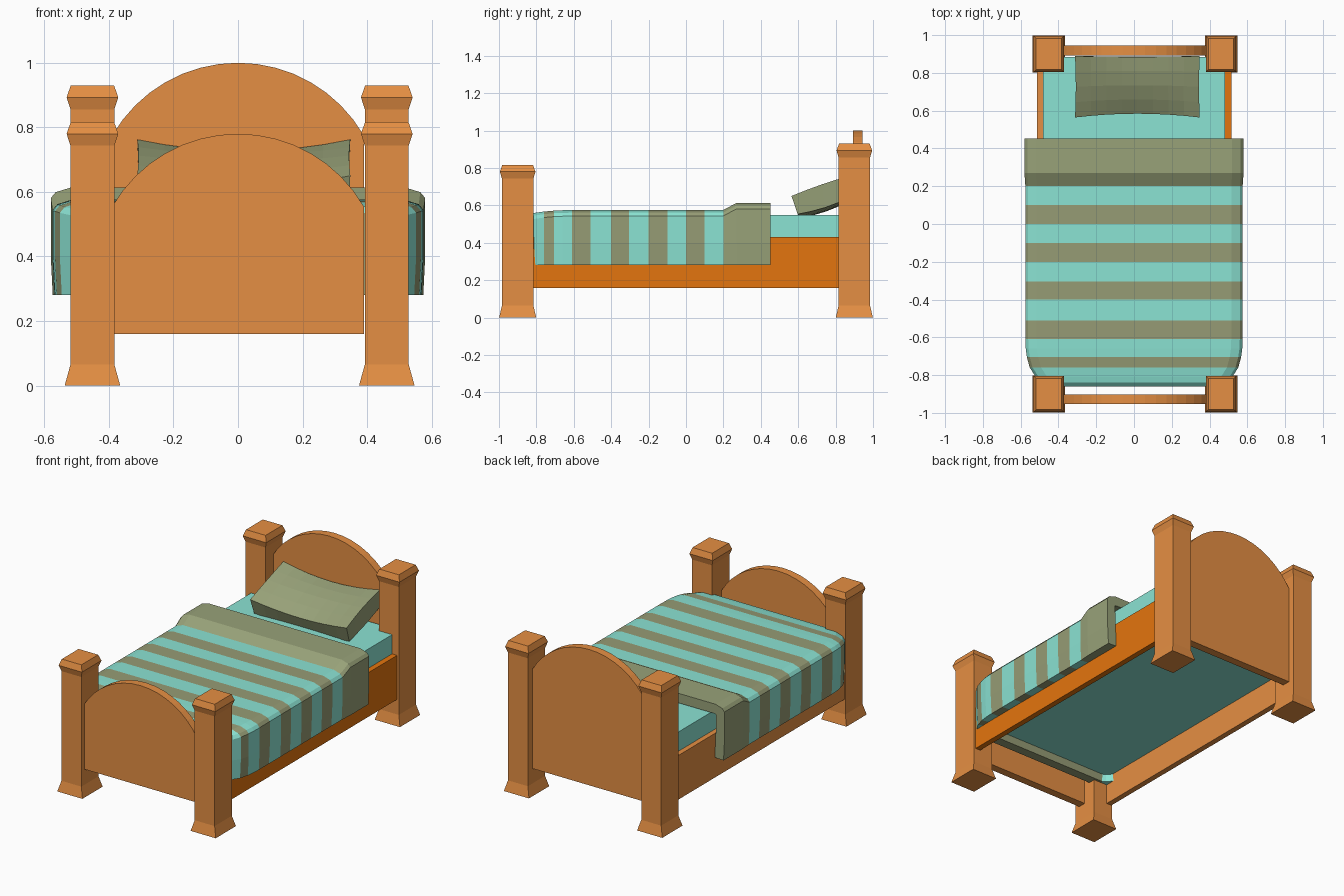
import bpy, bmesh, math

if "Cube" in bpy.data.objects:
    bpy.data.objects.remove(bpy.data.objects["Cube"])

def material(name, rgb):
    m = bpy.data.materials.new(name)
    lin = [((c / 255 + 0.055) / 1.055) ** 2.4 for c in rgb]
    m.diffuse_color = (*lin, 1)
    m.use_nodes = True
    m.node_tree.nodes["Principled BSDF"].inputs["Base Color"].default_value = m.diffuse_color
    return m

WOOD = material("warm wood", (229, 143, 67))
ORANGE = material("orange wood", (228, 117, 14))
TEAL = material("teal cloth", (139, 227, 211))
OLIVE = material("olive cloth", (152, 162, 121))
STRIPE = material("dull olive stripe", (150, 156, 117))

def finish(name, bm, mats):
    bmesh.ops.recalc_face_normals(bm, faces=bm.faces)
    me = bpy.data.meshes.new(name)
    bm.to_mesh(me)
    bm.free()
    for m in mats:
        me.materials.append(m)
    ob = bpy.data.objects.new(name, me)
    bpy.context.collection.objects.link(ob)
    return ob

def loft(bm, rings, closed=True):
    """Bridge successive rings of points; returns vertex rings."""
    vr = [[bm.verts.new(p) for p in r] for r in rings]
    n = len(vr[0])
    for a, b in zip(vr, vr[1:]):
        for j in range(n if closed else n - 1):
            k = (j + 1) % n
            bm.faces.new((a[j], a[k], b[k], b[j]))
    return vr

def box(name, x0, x1, y0, y1, z0, z1, mat):
    bm = bmesh.new()
    vr = loft(bm, [[(x0, y0, z), (x1, y0, z), (x1, y1, z), (x0, y1, z)] for z in (z0, z1)])
    for r in (vr[0], vr[-1]):
        bm.faces.new(r)
    return finish(name, bm, [mat])

# Square posts with flared foot and chamfered cap
def post(name, cx, cy, cap):
    levels = [(0, .086, .099), (.065, .068, .084), (cap - .037, .068, .084),
              (cap, .08, .095), (cap + .037, .067, .082)]
    bm = bmesh.new()
    vr = loft(bm, [[(cx + sx * hx, cy + sy * hy, z)
                    for sx, sy in ((-1, -1), (1, -1), (1, 1), (-1, 1))]
                   for z, hx, hy in levels])
    bm.faces.new(vr[0])
    bm.faces.new(vr[-1])
    finish(name, bm, [WOOD])

for sx, side in ((-1, "left"), (1, "right")):
    post("front_post_" + side, .005 + sx * .456, -.9, .78)
    post("rear_post_" + side, .005 + sx * .456, .9, .893)

# Arched boards
def board(name, y0, y1, apex):
    r, half = .45, math.asin(.39 / .45)
    pts = [(-.39, .16), (.39, .16)]
    for i in range(17):
        a = half - 2 * half * i / 16
        pts.append((r * math.sin(a), apex - r + r * math.cos(a)))
    bm = bmesh.new()
    vr = loft(bm, [[(x, y, z) for x, z in pts] for y in (y0, y1)])
    for ring in vr:
        bm.faces.new(ring)
    finish(name, bm, [WOOD])

board("footboard", -.952, -.902, .78)
board("headboard", .893, .944, 1.0)

# Side rails and mattress
box("left_rail", -.513, -.478, -.83, .83, .157, .43, WOOD)
box("right_rail", .482, .517, -.83, .83, .157, .43, ORANGE)
box("mattress", -.481, .483, -.82, .885, .33, .549, TEAL)

# Blanket: cross-sections along the bed, coloured in bands by y
stations = [(.453, .58, .613), (.27, .58, .613), (.2, .575, .576), (.1, .575, .576),
            (0, .575, .576), (-.1, .575, .576), (-.2, .575, .576), (-.305, .575, .576),
            (-.4, .575, .576), (-.51, .575, .576), (-.61, .575, .575), (-.66, .573, .574),
            (-.705, .567, .572), (-.76, .552, .567), (-.81, .52, .56), (-.84, .49, .554),
            (-.86, .45, .535)]
bands = [(.2, .5), (0, .1), (-.2, -.1), (-.4, -.305), (-.61, -.51), (-.76, -.705)]
rings = []
for y, w, t in stations:
    half = [(w - .006, .28), (w, .4), (w, t - .032), (w - .015, t - .014), (w - .06, t)]
    rings.append([(-x, y, z) for x, z in half] + [(x, y, z) for x, z in reversed(half)])
bm = bmesh.new()
vr = loft(bm, rings, closed=False)
for f in bm.faces:
    y = f.calc_center_median().y
    for i, (a, b) in enumerate(bands):
        if a < y < b:
            f.material_index = 1 if i == 0 else 2
end = bm.faces.new(vr[-1])
end.material_index = 2
blanket = finish("blanket", bm, [TEAL, OLIVE, STRIPE])
mod = blanket.modifiers.new("thickness", 'SOLIDIFY')
mod.thickness = .06
mod.offset = -1

# Pillow: sagging slab leaning on the headboard
NU, NV = 8, 4
def pillow_point(i, j, top):
    u, v = 2 * i / NU - 1, j / NV
    s, b = 1 - u * u, math.sin(math.pi * v)
    x = .018 + .33 * u * (1 - .012 * b)
    pinch = .02 * s * (1 - v) - .004 * s * v
    if top:
        return (x, .564 + .325 * v + pinch, .65 + .112 * v - .035 * s + .016 * b * (.4 + s))
    return (x * .985, .597 + .293 * v + pinch, .553 + .095 * v - .02 * s - .012 * b)

bm = bmesh.new()
rings = []
for j in range(NV + 1):
    rings.append([pillow_point(i, j, True) for i in range(NU + 1)] +
                 [pillow_point(i, j, False) for i in range(NU, -1, -1)])
vr = loft(bm, rings)
for r in (vr[0], vr[-1]):
    for i in range(NU):
        bm.faces.new((r[i], r[i + 1], r[2 * NU - i], r[2 * NU + 1 - i]))
finish("pillow", bm, [OLIVE])
